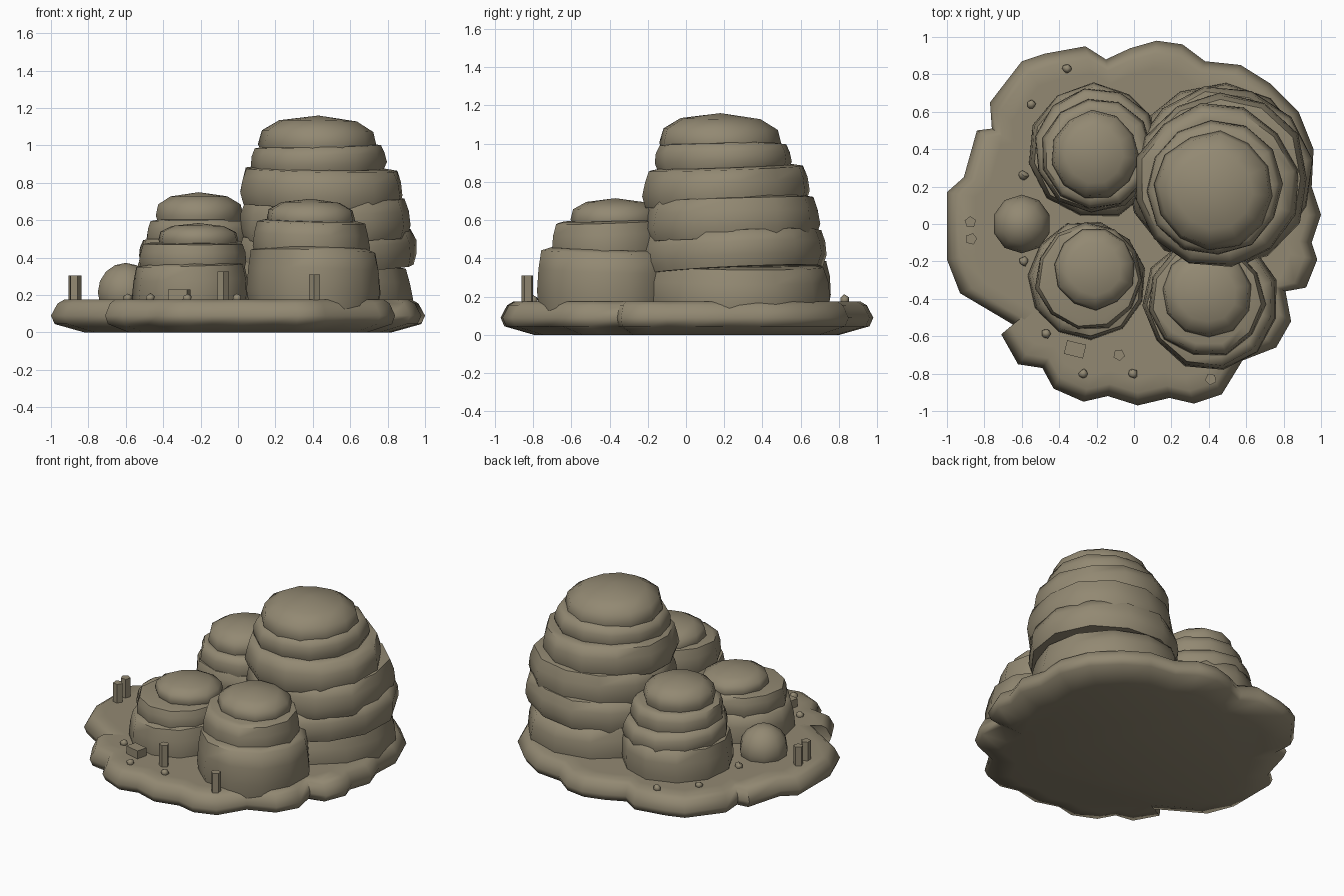
import bpy, bmesh, math, random
from mathutils import Matrix, Vector

random.seed(4)
cube = bpy.data.objects.get("Cube")
if cube:
    bpy.data.objects.remove(cube, do_unlink=True)

STONE = (0.29, 0.25, 0.17, 1.0)
stone = bpy.data.materials.new("khaki_stone")
stone.use_nodes = True
stone.diffuse_color = STONE
bsdf = stone.node_tree.nodes["Principled BSDF"]
bsdf.inputs["Base Color"].default_value = STONE
bsdf.inputs["Roughness"].default_value = 0.9

GROUND = 0.175


def finish(bm, name, angle=60):
    bmesh.ops.recalc_face_normals(bm, faces=bm.faces)
    mesh = bpy.data.meshes.new(name)
    bm.to_mesh(mesh)
    bm.free()
    mesh.materials.append(stone)
    mesh.shade_smooth()
    mesh.set_sharp_from_angle(angle=math.radians(angle))
    obj = bpy.data.objects.new(name, mesh)
    bpy.context.collection.objects.link(obj)
    return obj


def loft(bm, rings, tip=None):
    """Skin rings of points bottom to top; close with a tip or a flat face."""
    loops = [[bm.verts.new(p) for p in ring] for ring in rings]
    n = len(loops[0])
    for low, high in zip(loops, loops[1:]):
        for i in range(n):
            j = (i + 1) % n
            bm.faces.new((low[i], low[j], high[j], high[i]))
    bm.faces.new(loops[0][::-1])
    if tip is None:
        bm.faces.new(loops[-1])
    else:
        top = bm.verts.new(tip)
        for i in range(n):
            bm.faces.new((loops[-1][i], loops[-1][(i + 1) % n], top))


# Profiles: (radius factor, height factor)
LAYER = [(0.96, 0), (1.0, 0.3), (0.98, 0.65), (0.93, 0.95), (0.8, 1.0)]
CAP = [(0.93, 0), (1.0, 0.28), (0.94, 0.62), (0.65, 0.87)]


def tier(bm, x, y, r, z0, z1, sides, profile, tilt):
    turn = random.uniform(0, math.tau)
    tx, ty = (random.uniform(-tilt, tilt) for _ in "xy")
    wobble = [random.uniform(0.98, 1.03) for _ in range(sides)]
    rings = []
    for scale, h in profile:
        ring = []
        for i in range(sides):
            a = turn + math.tau * i / sides
            d = r * scale * wobble[i] * random.uniform(0.99, 1.01)
            dx, dy = d * math.cos(a), d * math.sin(a)
            ring.append((x + dx, y + dy, z0 + (z1 - z0) * h + tx * dx + ty * dy))
        rings.append(ring)
    loft(bm, rings, (x, y, z1))


def mound(name, sides, tiers):
    bm = bmesh.new()
    for t in tiers:
        last = t is tiers[-1]
        tier(bm, *t, sides, CAP if last else LAYER, 0.02 if last else 0.05)
    finish(bm, name)


# Base slab with a scalloped outline
outline = [
    (1, .05), (.95, .2), (.96, .4), (.88, .6), (.73, .75), (.57, .85),
    (.38, .87), (.26, .96), (.12, .98), (-.02, .94), (-.15, .88), (-.26, .95),
    (-.48, .91), (-.6, .87), (-.77, .65), (-.76, .51), (-.84, .5), (-.91, .25),
    (-1, .17), (-1, -.19), (-.93, -.37), (-.66, -.53), (-.63, -.55), (-.71, -.59),
    (-.62, -.75), (-.49, -.77), (-.43, -.88), (-.27, -.95), (-.14, -.92), (.02, -.97),
    (.19, -.93), (.32, -.96), (.47, -.91), (.58, -.73), (.76, -.66), (.84, -.52),
    (.81, -.36), (.92, -.34), (.98, -.19), (.95, -.1),
]
slab = [(.82, 0), (.98, .045), (1, .09), (.965, .155), (.93, GROUND), (.85, GROUND)]
bm = bmesh.new()
loft(bm, [[(x * s, y * s, z) for x, y in outline] for s, z in slab])
finish(bm, "base_slab")

# Layered mounds, each tier: x, y, radius, bottom, top
mound("tall_mound", 12, [
    (.45, .27, .49, .12, .37), (.47, .25, .485, .34, .54),
    (.47, .235, .46, .5, .72), (.44, .205, .44, .68, .88),
    (.43, .195, .36, .86, 1.0), (.43, .18, .315, .94, 1.16)])
mound("front_left_mound", 11, [
    (.41, -.42, .36, .12, .45), (.39, -.4, .31, .4, .6),
    (.39, -.37, .24, .56, .715)])
mound("front_right_mound", 11, [
    (-.25, -.3, .315, .12, .37), (-.24, -.28, .285, .34, .48),
    (-.21, -.24, .215, .46, .585)])
mound("back_right_mound", 11, [
    (-.2, .39, .36, .12, .39), (-.2, .39, .335, .36, .49),
    (-.2, .38, .295, .46, .6), (-.21, .37, .235, .58, .75)])

# Small round boulder
bm = bmesh.new()
bmesh.ops.create_uvsphere(bm, u_segments=10, v_segments=8, radius=.157,
                          matrix=Matrix.Translation((-.6, 0, .215)))
finish(bm, "round_boulder")

# Upright pegs: x, y, top
for i, (x, y, top) in enumerate([(-.875, .01, .305), (-.87, -.08, .305),
                                 (-.08, -.7, .325), (.41, -.83, .31)]):
    bm = bmesh.new()
    h = top - .15
    bmesh.ops.create_cone(bm, cap_ends=True, segments=5, radius1=.032,
                          radius2=.032, depth=h,
                          matrix=Matrix.Translation((x, y, .15 + h / 2))
                          @ Matrix.Rotation(i, 4, "Z"))
    finish(bm, f"peg_{i + 1}", 40)

# Scattered pebbles
for i, (x, y) in enumerate([(-.36, .83), (-.55, .64), (-.59, .26), (-.59, -.2),
                            (-.47, -.585), (-.27, -.8), (-.005, -.8)]):
    bm = bmesh.new()
    bmesh.ops.create_icosphere(bm, subdivisions=1, radius=.027,
                               matrix=Matrix.Translation((x, y, .182)))
    for v in bm.verts:
        v.co += Vector([random.uniform(-.004, .004) for _ in "xyz"])
    finish(bm, f"pebble_{i + 1}")

# Low block
bm = bmesh.new()
bmesh.ops.create_cube(bm, size=1, matrix=Matrix.Translation((-.315, -.67, .2))
                      @ Matrix.Rotation(math.radians(-14), 4, "Z")
                      @ Matrix.Diagonal((.105, .075, .06, 1)))
finish(bm, "low_block", 40)
